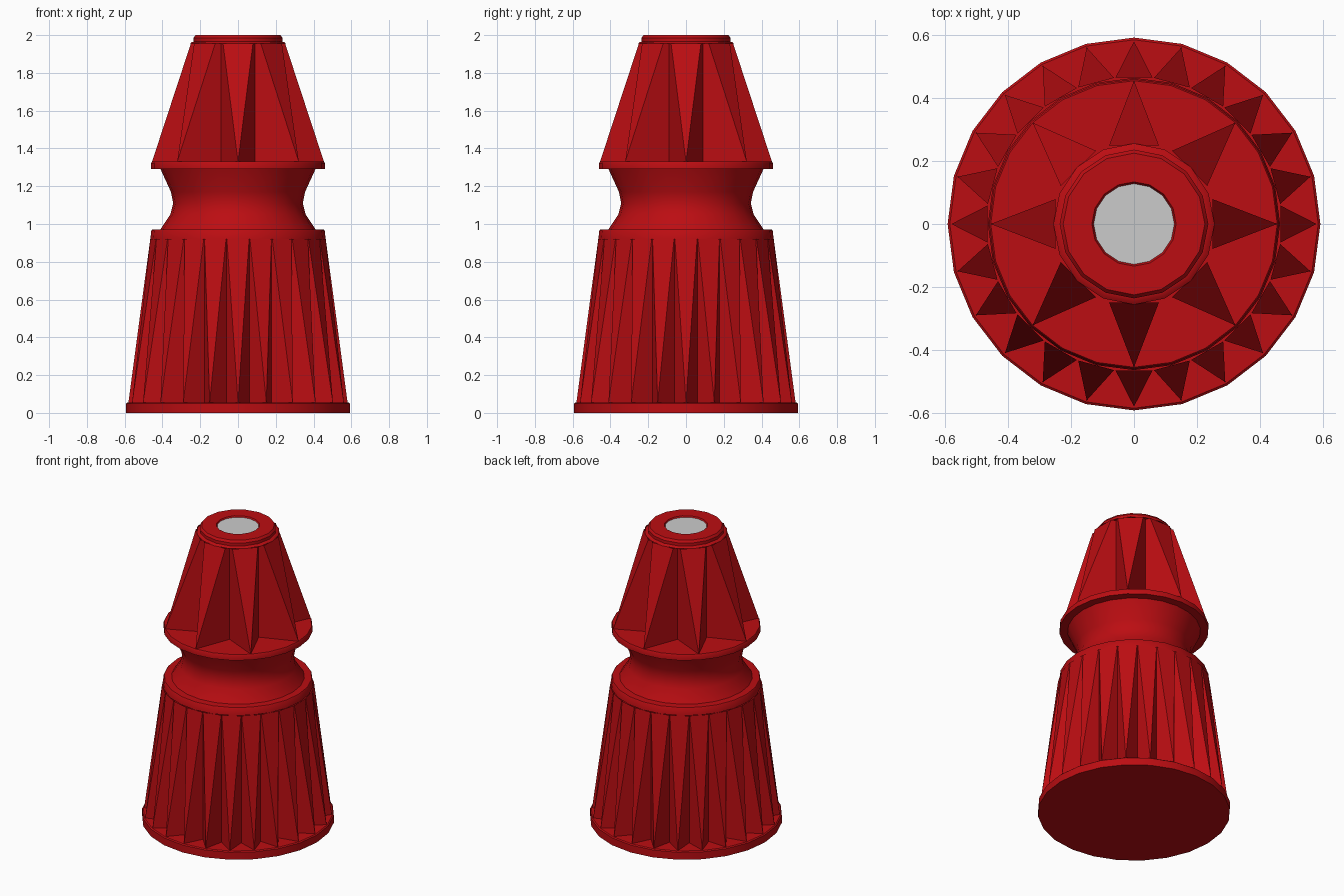
import bpy, bmesh
from math import sin, cos, pi, radians

if "Cube" in bpy.data.objects:
    bpy.data.objects.remove(bpy.data.objects["Cube"])

red = bpy.data.materials.new("red_plastic")
red.diffuse_color = (0.5, 0.004, 0.006, 1)
red.use_nodes = True
red.node_tree.nodes["Principled BSDF"].inputs["Base Color"].default_value = red.diffuse_color


def finish(name, bm, mat=None, smooth=False):
    bmesh.ops.recalc_face_normals(bm, faces=bm.faces)
    me = bpy.data.meshes.new(name)
    bm.to_mesh(me)
    bm.free()
    ob = bpy.data.objects.new(name, me)
    bpy.context.collection.objects.link(ob)
    if mat:
        me.materials.append(mat)
    if smooth:
        bpy.ops.object.select_all(action='DESELECT')
        ob.select_set(True)
        bpy.context.view_layer.objects.active = ob
        bpy.ops.object.shade_smooth_by_angle(angle=radians(35))
    return ob


def lathe(name, profile, n, mat=red, cap_start=False, cap_end=False):
    """Revolve (radius, z) points around z."""
    bm = bmesh.new()
    rings = [[bm.verts.new((r * cos(2 * pi * i / n), r * sin(2 * pi * i / n), z))
              for i in range(n)] for r, z in profile]
    for a, b in zip(rings, rings[1:]):
        for i in range(n):
            j = (i + 1) % n
            bm.faces.new((a[i], a[j], b[j], b[i]))
    if cap_start:
        bm.faces.new(rings[0][::-1])
    if cap_end:
        bm.faces.new(rings[-1])
    return finish(name, bm, mat, True)


def fluted(name, n, z0, z1, tip, valley, t):
    """Cone cut by vertical V grooves: sharp ridge tips at z0 that widen to z1."""
    bm = bmesh.new()
    step = 2 * pi / n
    vx, vy = valley * cos(step / 2), valley * sin(step / 2)
    ex, ey = tip + t * (vx - tip), t * vy      # ridge corner at the top

    def vert(x, y, z, k):
        c, s = cos(k * step), sin(k * step)
        return bm.verts.new((x * c - y * s, x * s + y * c, z))

    rows = [(vert(tip, 0, z0, k), vert(ex, -ey, z1, k), vert(ex, ey, z1, k),
             vert(vx, vy, z0, k), vert(vx, vy, z1, k)) for k in range(n)]
    for k in range(n):
        p, left, right, vb, vt = rows[k]
        q, nleft = rows[(k + 1) % n][:2]
        bm.faces.new((p, right, left))
        bm.faces.new((p, vb, vt, right))
        bm.faces.new((vb, q, nleft, vt))
    return finish(name, bm, red)


# Skirt: bottom flange and long fluted grip
lathe("base_flange", [(0.592, 0), (0.592, 0.05), (0.585, 0.056), (0.455, 0.056)],
      24, cap_start=True)
fluted("lower_grip", 24, 0.056, 0.92, 0.58, 0.465, 0.97)

# Waist: rim of the skirt, concave neck, upper flange
lathe("neck", [(0.464, 0.92), (0.459, 0.965), (0.455, 0.97), (0.41, 0.972),
               (0.358, 1.05), (0.343, 1.11), (0.355, 1.17), (0.41, 1.29),
               (0.46, 1.292), (0.46, 1.322), (0.455, 1.33), (0.23, 1.33)], 24)

# Upper cone with eight star-shaped ribs
fluted("upper_grip", 8, 1.33, 1.955, 0.455, 0.237, 0.87)

# Tip: shoulder, top ring and grey insert
lathe("top_ring", [(0.256, 1.955), (0.245, 1.963), (0.236, 1.965), (0.236, 1.985),
                   (0.225, 2.0), (0.134, 2.0), (0.127, 1.985)], 16)
lathe("metal_insert", [(0.128, 1.97), (0.128, 1.992)], 16, None, cap_end=True)
